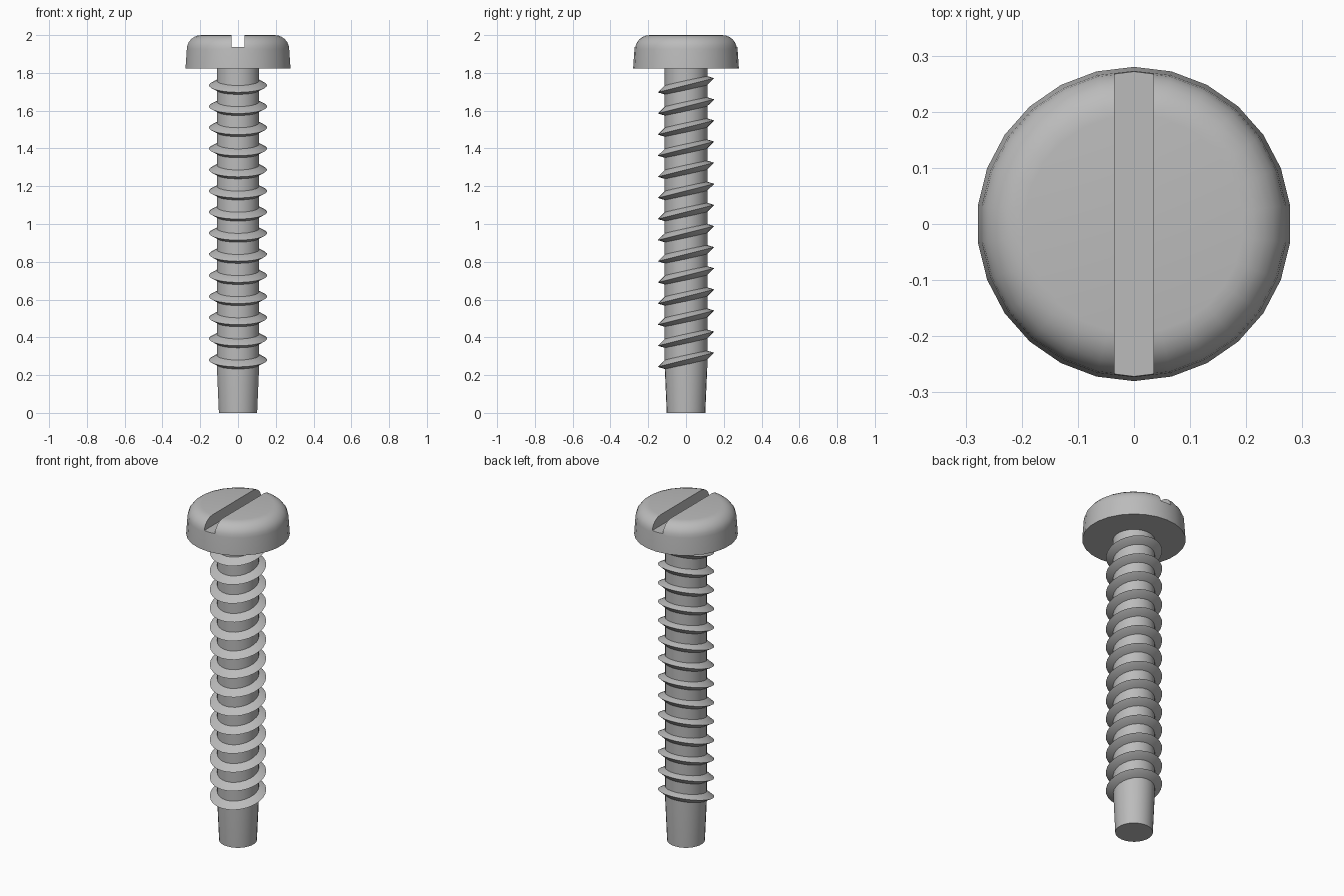
import bpy, bmesh, math
from mathutils import Matrix

SIDES = 26

cube = bpy.data.objects.get("Cube")
if cube:
    bpy.data.objects.remove(cube, do_unlink=True)

steel = bpy.data.materials.new("grey steel")
steel.use_nodes = True
COLOUR = (0.5, 0.5, 0.5, 1)
steel.diffuse_color = COLOUR
steel.node_tree.nodes["Principled BSDF"].inputs["Base Color"].default_value = COLOUR


def lathe(name, profile):
    """Closed solid turned around z from (radius, height) points, bottom to top."""
    bm = bmesh.new()
    rings = []
    for r, z in profile:
        angles = [math.pi / 2 + math.tau * i / SIDES for i in range(SIDES)]
        rings.append([bm.verts.new((r * math.cos(a), r * math.sin(a), z)) for a in angles])
    for low, high in zip(rings, rings[1:]):
        for i in range(SIDES):
            j = (i + 1) % SIDES
            bm.faces.new((low[i], low[j], high[j], high[i]))
    bm.faces.new(rings[0][::-1])
    bm.faces.new(rings[-1])
    mesh = bpy.data.meshes.new(name)
    bm.to_mesh(mesh)
    bm.free()
    mesh.materials.append(steel)
    obj = bpy.data.objects.new(name, mesh)
    bpy.context.collection.objects.link(obj)
    return obj


def activate(obj):
    bpy.ops.object.select_all(action='DESELECT')
    obj.select_set(True)
    bpy.context.view_layer.objects.active = obj


def smooth(obj, angle=35):
    activate(obj)
    bpy.ops.object.shade_smooth_by_angle(angle=math.radians(angle))


# Shaft with a tapered blunt tip
shaft = lathe("shaft", [(0.102, 0), (0.113, 0.25), (0.113, 1.83)])
smooth(shaft)

# Pan head with a rounded shoulder
shoulder = [(0.195 + 0.078 * math.cos(t), 1.926 + 0.074 * math.sin(t))
            for t in (math.pi / 2 * k / 6 for k in range(7))]
head = lathe("head", [(0.28, 1.824)] + shoulder)

# Straight driver slot cut across the head
bpy.ops.mesh.primitive_cube_add(size=1, location=(0, 0, 2.036))
cutter = bpy.context.object
cutter.name = "slot_cutter"
cutter.scale = (0.07, 0.8, 0.2)
cutter.hide_render = True
cutter.data.materials.append(steel)
cut = head.modifiers.new("slot", 'BOOLEAN')
cut.operation = 'DIFFERENCE'
cut.solver = 'EXACT'
cut.object = cutter
activate(head)
bpy.ops.object.modifier_apply(modifier="slot")
bpy.data.objects.remove(cutter, do_unlink=True)
smooth(head)

# Sharp-edged thread rings, each tilted up towards the back
tilt = Matrix.Rotation(math.atan(0.25), 4, 'X')
for n in range(14):
    ring = lathe(f"thread_{n + 1}", [(0.1, -0.032), (0.154, 0), (0.1, 0.032)])
    ring.data.transform(Matrix.Translation((0, 0, 0.281 + 0.1118 * n)) @ tilt)
    smooth(ring)
